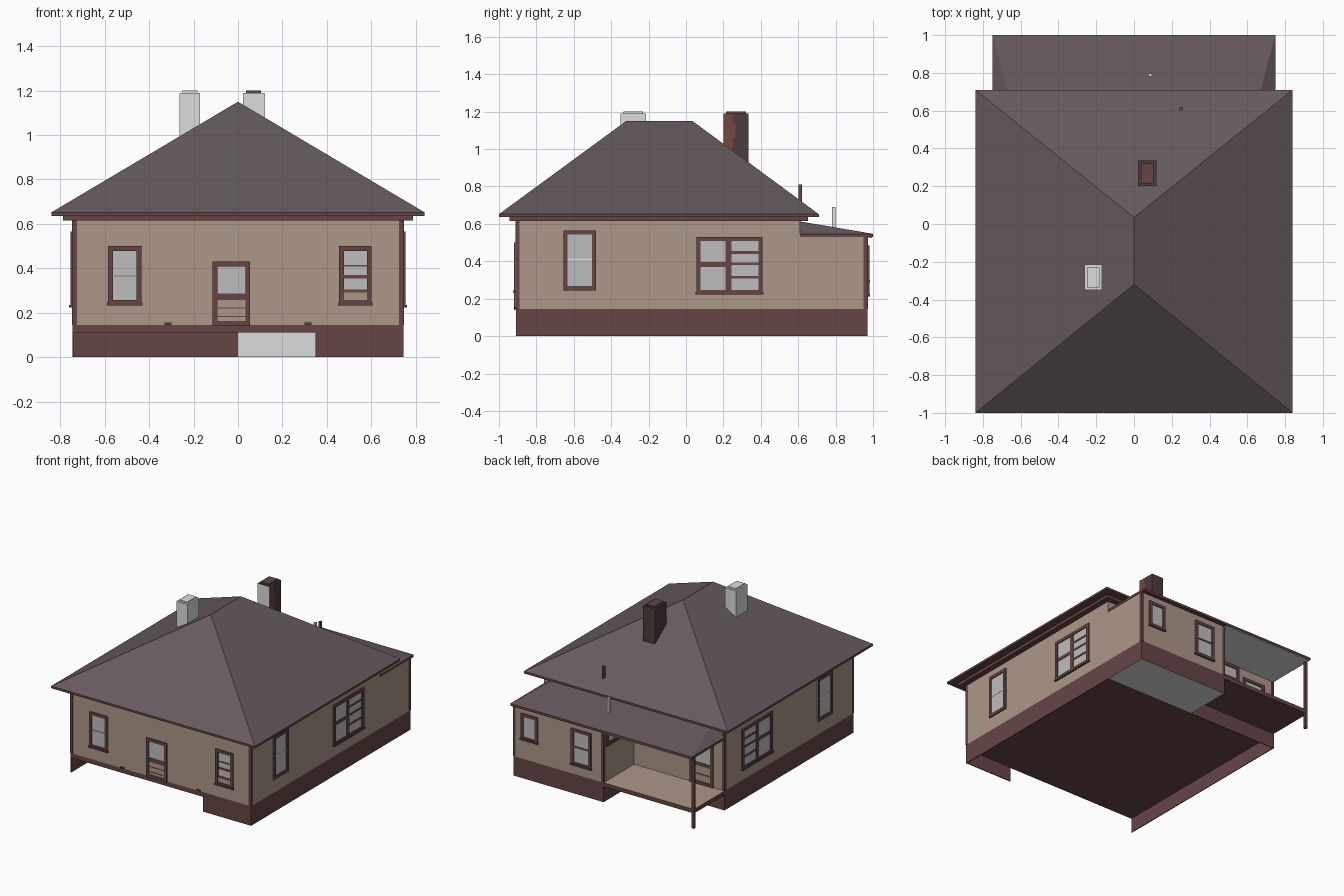
import bpy, bmesh

if "Cube" in bpy.data.objects:
    bpy.data.objects.remove(bpy.data.objects["Cube"])


def mat(name, r, g, b):
    m = bpy.data.materials.new(name)
    lin = [((c / 255 + 0.055) / 1.055) ** 2.4 for c in (r, g, b)]
    m.diffuse_color = (*lin, 1)
    m.use_nodes = True
    m.node_tree.nodes["Principled BSDF"].inputs["Base Color"].default_value = m.diffuse_color
    return m


MATS = [mat("tan wall", 172, 151, 137), mat("brown trim", 102, 69, 69),
        mat("roof shingle", 102, 90, 94), mat("plain grey", 220, 220, 220),
        mat("window grey", 190, 190, 190), mat("dark brick", 76, 60, 60),
        mat("red brick", 118, 72, 65)]
TAN, BROWN, ROOF, GREY, GLASS, DARK, RED = range(7)


def finish(name, bm):
    bmesh.ops.recalc_face_normals(bm, faces=bm.faces)
    me = bpy.data.meshes.new(name)
    bm.to_mesh(me)
    bm.free()
    for m in MATS:
        me.materials.append(m)
    ob = bpy.data.objects.new(name, me)
    bpy.context.collection.objects.link(ob)
    return ob


def boxes(name, *items):
    """Each item is (x0, x1, y0, y1, z0, z1, colour); colour may be a rule on the outward normal."""
    bm = bmesh.new()
    for x0, x1, y0, y1, z0, z1, col in items:
        vs = bmesh.ops.create_cube(bm, size=1)["verts"]
        for v in vs:
            v.co = ((x0 + x1) / 2 + v.co.x * abs(x1 - x0),
                    (y0 + y1) / 2 + v.co.y * abs(y1 - y0),
                    (z0 + z1) / 2 + v.co.z * abs(z1 - z0))
        for f in {f for v in vs for f in v.link_faces}:
            f.normal_update()
            f.material_index = col(f.normal) if callable(col) else col
    return finish(name, bm)


def hip(name, base, top, z0, z1):
    """Hip roof from a base rectangle to a smaller top (x0, x1, y0, y1)."""
    bm = bmesh.new()
    def ring(r, z):
        return [bm.verts.new((r[i], r[j], z)) for i, j in ((0, 2), (1, 2), (1, 3), (0, 3))]
    a, b = ring(base, z0), ring(top, z1)
    bm.faces.new(a)
    bm.faces.new(b)
    for i in range(4):
        j = (i + 1) % 4
        bm.faces.new((a[i], a[j], b[j], b[i]))
    bmesh.ops.remove_doubles(bm, verts=bm.verts, dist=1e-4)
    bmesh.ops.dissolve_degenerate(bm, dist=1e-4, edges=bm.edges)
    for f in bm.faces:
        f.material_index = ROOF
    return finish(name, bm)


# Wall planes: axis along the outward normal, position, direction
W, F, B, M = 0.745, -0.91, 0.97, 0.61
PLANES = {"front": ("y", F, -1), "back": ("y", B, 1), "porch_back": ("y", M, 1),
          "right": ("x", W, 1), "left": ("x", -W, -1), "porch_side": ("x", 0, -1)}


def plate(side, u0, u1, z0, z1, d, col):
    axis, p, s = PLANES[side]
    a, b = sorted((p - s * 0.002, p + s * d))
    return (u0, u1, a, b, z0, z1, col) if axis == "y" else (a, b, u0, u1, z0, z1, col)


def opening(name, side, u0, u1, z0, z1, rails=(), t=0.022, sill=True):
    """Glass plate, frame of four bars, extra rails (u0, u1, z0, z1, colour)."""
    items = [plate(side, u0, u1, z0, z1, 0.003, GLASS),
             plate(side, u0, u0 + t, z0, z1, 0.01, BROWN),
             plate(side, u1 - t, u1, z0, z1, 0.01, BROWN),
             plate(side, u0 + t, u1 - t, z1 - t, z1, 0.01, BROWN),
             plate(side, u0 + t, u1 - t, z0, z0 + t, 0.01, BROWN)]
    if sill:
        items.append(plate(side, u0 - 0.004, u1 + 0.004, z0 - 0.002, z0 + 0.01, 0.015, BROWN))
    for a, b, c, e, col in rails:
        items.append(plate(side, a, b, c, e, 0.0065 if col == BROWN else 0.005, col))
    return boxes(name, *items)


# House body and rear addition
boxes("main_walls", (-W, W, F, M, 0.145, 0.62, TAN))
boxes("addition_walls", (0, W, M, B, 0.145, 0.53, TAN))
boxes("main_floor", (-W, W, F, M, 0.11, 0.145, BROWN))

# Foundation skirts, open below at the front left
e = 0.006
boxes("foundation_skirts",
      (0.35, W, F, F + e, 0, 0.11, BROWN),
      (W - e, W, F, M, 0, 0.11, BROWN),
      (-W, -W + e, F, M, 0, 0.11, BROWN),
      (-W, 0, M - e, M, 0, 0.11, BROWN))
boxes("addition_foundation", (0, W, M, B, 0, 0.145,
      lambda n: GREY if n.z < -0.5 or n.y < -0.5 else BROWN))

# Porch
boxes("porch_floor", (-W, 0, M, B, 0.115, 0.145, lambda n: TAN if n.z > 0.5 else BROWN))
boxes("porch_post", (-W, -W + 0.02, B - 0.02, B, 0, 0.53, BROWN))
boxes("porch_ceiling", (-W + 0.004, 0, M, 0.995, 0.524, 0.53, GREY))

# Corner boards
c = 0.02
boxes("corner_boards", *[
    (min(sx * (W + 0.002), sx * (W - c)), max(sx * (W + 0.002), sx * (W - c)),
     F - 0.002, F + c, 0.145, 0.62, BROWN) for sx in (-1, 1)],
    (W - c, W + 0.002, B - c, B + 0.002, 0.145, 0.53, BROWN),
    (-0.002, c, B - c, B + 0.002, 0.145, 0.53, BROWN),
    (-W - 0.002, -W + c, M - c, M + 0.002, 0.145, 0.62, BROWN))

# Roofs, with stepped eaves
boxes("main_eaves", (-0.787, 0.787, -0.945, 0.652, 0.615, 0.636, BROWN),
      (-0.84, 0.84, -1, 0.71, 0.636, 0.652, BROWN))
hip("main_roof", (-0.84, 0.84, -1, 0.71), (0, 0, -0.32, 0.035), 0.652, 1.15)
boxes("rear_eaves", (-W - 0.003, W + 0.003, M, 1, 0.53, 0.547, BROWN))
hip("rear_roof", (-W - 0.003, W + 0.003, M, 1), (-0.645, 0.645, M, M), 0.547, 0.613)

# Chimneys and vent pipes
boxes("front_chimney", (-0.263, -0.17, -0.35, -0.215, 0.9, 1.19, GREY),
      (-0.25, -0.183, -0.335, -0.23, 1.19, 1.2, GREY))
boxes("rear_chimney", (0.022, 0.118, 0.2, 0.335, 0.8, 1.19,
      lambda n: GREY if n.y < -0.5 else DARK),
      (0.036, 0.104, 0.215, 0.32, 1.19, 1.2, BROWN))
boxes("chimney_red_patch", (0.1175, 0.1195, 0.201, 0.25, 0.85, 1.19, RED),
      (0.1175, 0.1195, 0.25, 0.265, 1.06, 1.14, RED))
boxes("rear_vent_pipe", (0.242, 0.26, 0.602, 0.62, 0.65, 0.81, BROWN))
boxes("small_vent_pipe", (0.076, 0.094, 0.78, 0.798, 0.55, 0.69, GREY))

# Front windows and door
opening("front_left_window", "front", -0.585, -0.435, 0.235, 0.5,
        [(-0.563, -0.457, 0.36, 0.37, TAN)])
opening("front_right_window", "front", 0.455, 0.602, 0.235, 0.5,
        [(0.477, 0.58, 0.408, 0.416, BROWN), (0.477, 0.58, 0.355, 0.37, BROWN),
         (0.477, 0.58, 0.255, 0.295, TAN), (0.477, 0.58, 0.291, 0.305, BROWN)])
opening("front_door", "front", -0.115, 0.055, 0.14, 0.43,
        [(-0.093, 0.033, 0.257, 0.287, BROWN), (-0.09, 0.03, 0.15, 0.257, TAN),
         (-0.093, 0.033, 0.218, 0.224, BROWN), (-0.093, 0.033, 0.18, 0.186, BROWN)],
        sill=False)
boxes("front_vents", *[plate("front", x - 0.015, x + 0.015, 0.145, 0.156, 0.008, BROWN)
                       for x in (-0.315, 0.315)])

# Matching windows on both sides
for side in ("right", "left"):
    opening(side + "_tall_window", side, -0.655, -0.48, 0.245, 0.565,
            [(-0.633, -0.502, 0.405, 0.415, GREY)], sill=False)
    opening(side + "_double_window", side, 0.055, 0.41, 0.225, 0.53,
            [(0.212, 0.242, 0.225, 0.53, BROWN), (0.07, 0.22, 0.37, 0.395, BROWN)]
            + [(0.235, 0.395, z, z + 0.014, BROWN) for z in (0.308, 0.38, 0.44)])

# Rear windows and porch openings
opening("rear_small_window", "back", 0.54, 0.68, 0.29, 0.485)
opening("rear_window", "back", 0.1, 0.265, 0.215, 0.485,
        [(0.12, 0.245, 0.345, 0.357, BROWN)])
opening("porch_side_window", "porch_side", 0.78, 0.945, 0.41, 0.515)
opening("porch_window", "porch_back", -0.43, -0.24, 0.4, 0.52)
opening("porch_door", "porch_back", -0.655, -0.465, 0.145, 0.46,
        [(-0.635, -0.485, 0.15, 0.29, TAN), (-0.635, -0.485, 0.28, 0.305, BROWN),
         (-0.635, -0.485, 0.215, 0.225, BROWN)], sill=False)
